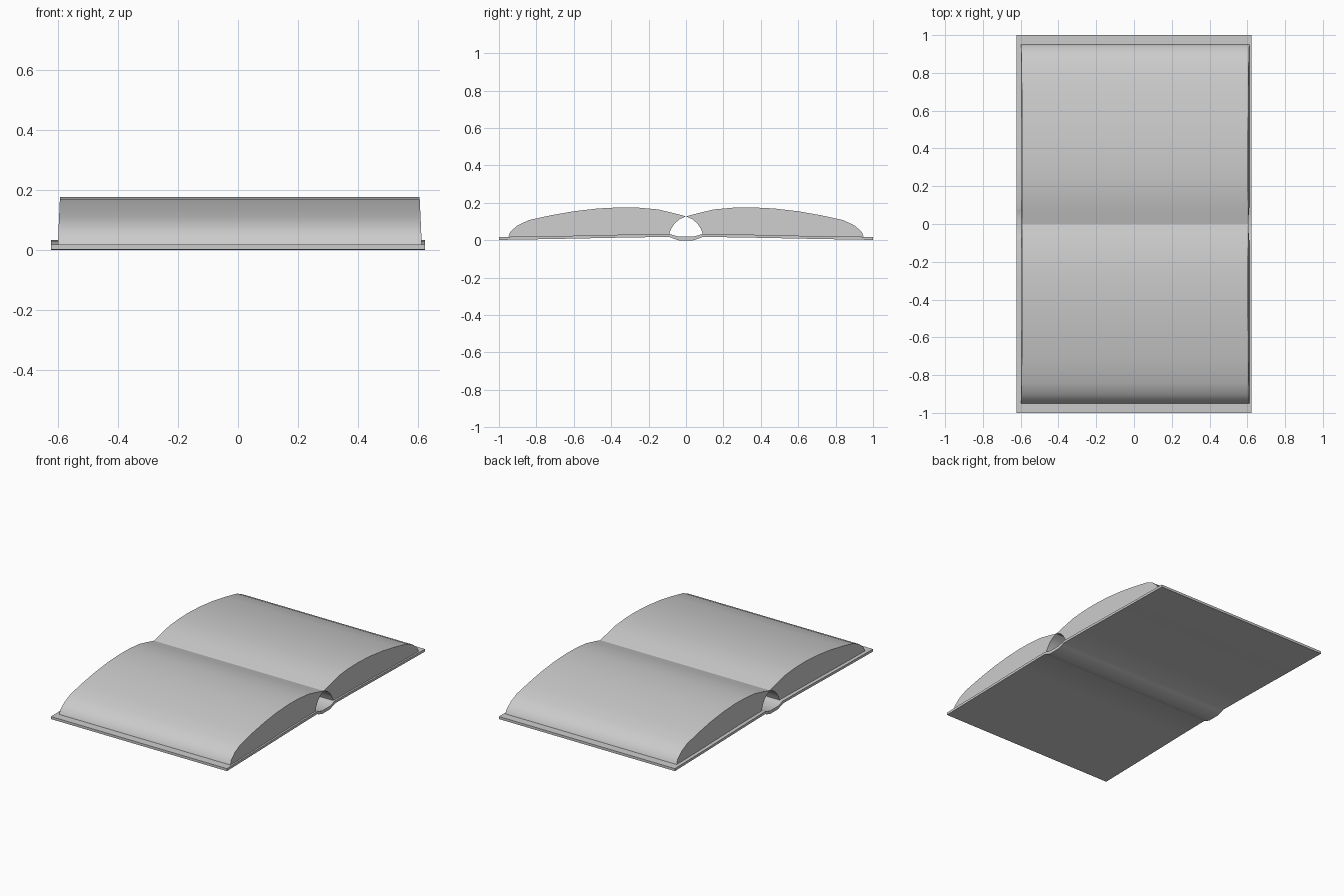
import bpy
import bmesh
import math

cube = bpy.data.objects.get("Cube")
if cube:
    bpy.data.objects.remove(cube)

# One plain grey for the whole book
grey = bpy.data.materials.new("plain grey")
grey.use_nodes = True
colour = (0.6, 0.6, 0.6, 1)
grey.diffuse_color = colour
grey.node_tree.nodes["Principled BSDF"].inputs["Base Color"].default_value = colour


def extrude_profile(name, profile, x_min, x_max, taper=0.0):
    """Sweep a closed (y, z) profile along x; the ends lean in with height."""
    bm = bmesh.new()
    ends = []
    for x, lean in ((x_min, taper), (x_max, -taper)):
        ends.append([bm.verts.new((x + lean * z, y, z)) for y, z in profile])
    a, b = ends
    bm.faces.new(a)
    bm.faces.new(b[::-1])
    for i in range(len(profile)):
        j = (i + 1) % len(profile)
        bm.faces.new((a[i], b[i], b[j], a[j]))
    bmesh.ops.recalc_face_normals(bm, faces=bm.faces)
    mesh = bpy.data.meshes.new(name)
    bm.to_mesh(mesh)
    bm.free()
    mesh.materials.append(grey)
    obj = bpy.data.objects.new(name, mesh)
    bpy.context.collection.objects.link(obj)
    bpy.ops.object.select_all(action="DESELECT")
    obj.select_set(True)
    bpy.context.view_layer.objects.active = obj
    bpy.ops.object.shade_smooth_by_angle(angle=math.radians(35))
    return obj


# Cover: two gently rising boards joined by a sunken spine
half_top = [(1.0, 0.018), (0.7, 0.022), (0.3, 0.031), (0.09, 0.034),
            (0.07, 0.028), (0.04, 0.02)]
half_bottom = [(1.0, 0.002), (0.7, 0.007), (0.3, 0.015), (0.09, 0.018),
               (0.07, 0.010), (0.04, 0.0)]
top = half_top + [(-y, z) for y, z in reversed(half_top)]
bottom = [(-y, z) for y, z in half_bottom] + half_bottom[::-1]
extrude_profile("cover", top + bottom, -0.622, 0.622)

# Page blocks: arched top, rounded outer edge, hollow beside the spine
pages = [(0.95, 0.019), (0.94, 0.045), (0.90, 0.08), (0.84, 0.108),
         (0.72, 0.134), (0.6, 0.155), (0.47, 0.17), (0.35, 0.176),
         (0.25, 0.174), (0.15, 0.165), (0.07, 0.146), (0.0, 0.128),
         (0.035, 0.112), (0.06, 0.09), (0.08, 0.06), (0.09, 0.033),
         (0.3, 0.03), (0.7, 0.021)]
for name, side in (("front_pages", -1), ("back_pages", 1)):
    extrude_profile(name, [(side * y, z) for y, z in pages], -0.6, 0.612, 0.045)
